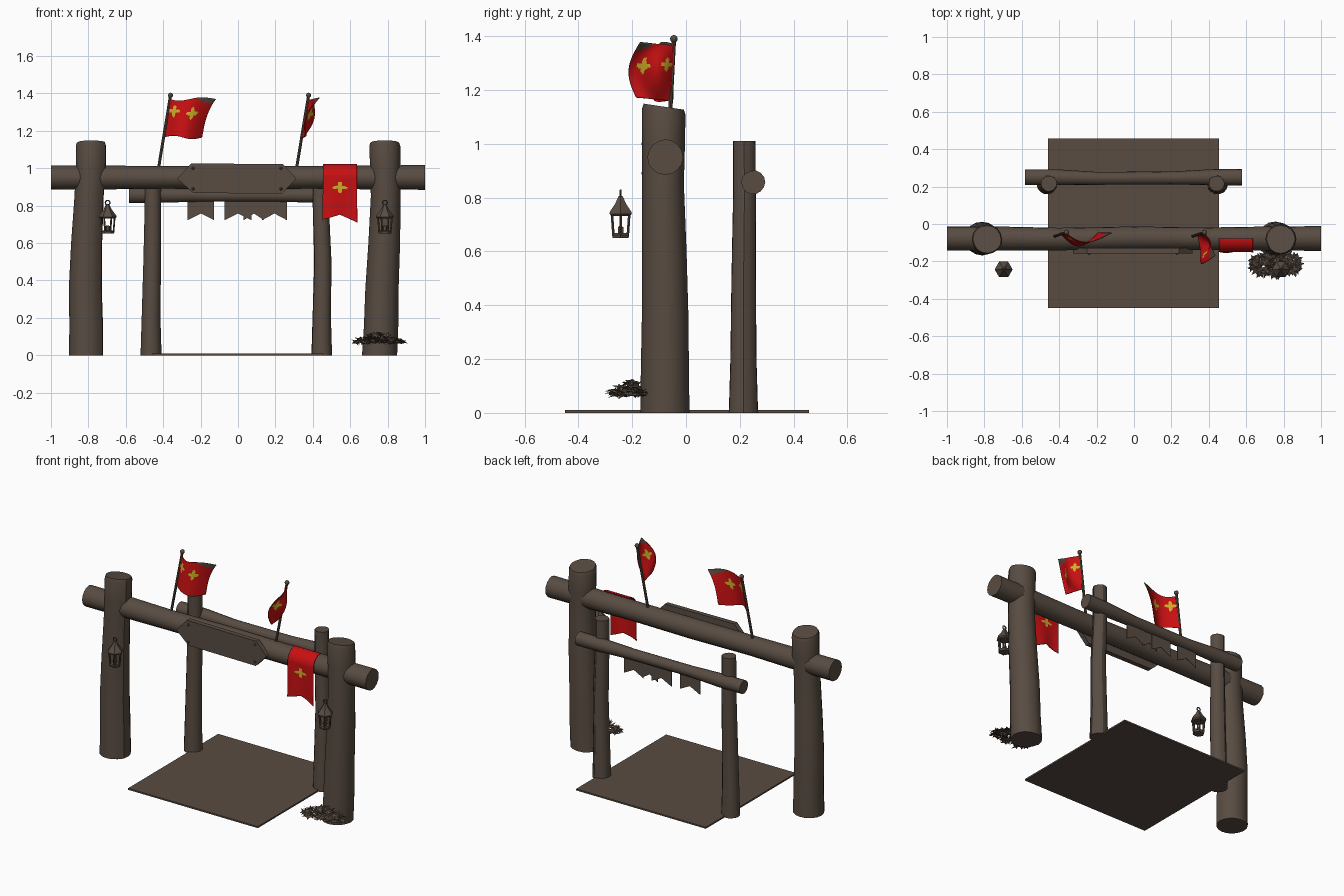
import bpy, bmesh, math, random
from mathutils import Vector, Matrix

if "Cube" in bpy.data.objects:
    bpy.data.objects.remove(bpy.data.objects["Cube"])
random.seed(4)

def mat(name, c):
    m = bpy.data.materials.new(name)
    m.diffuse_color = (*c, 1)
    m.use_nodes = True
    m.node_tree.nodes["Principled BSDF"].inputs["Base Color"].default_value = m.diffuse_color
    return m

WOOD = mat("brown wood", (0.098, 0.072, 0.054))
RED = mat("red cloth", (0.58, 0.005, 0.006))
YELLOW = mat("yellow emblem", (0.62, 0.43, 0.02))

def finish(name, bm, mats=(WOOD,), smooth=True, normals=True):
    if normals:
        bmesh.ops.recalc_face_normals(bm, faces=bm.faces)
    me = bpy.data.meshes.new(name)
    bm.to_mesh(me)
    bm.free()
    ob = bpy.data.objects.new(name, me)
    bpy.context.collection.objects.link(ob)
    for m in mats:
        me.materials.append(m)
    if smooth:
        bpy.context.view_layer.objects.active = ob
        ob.select_set(True)
        bpy.ops.object.shade_smooth_by_angle(angle=math.radians(32))
        ob.select_set(False)
    return ob

def tube(bm, rings, sides=16, axis='z', rough=0.0, tilt=0.0):
    """Loft of rings (a, b, position along axis, radius), capped at both ends."""
    wob = [1 + random.uniform(-rough, rough) for _ in range(sides)]
    loops = []
    for k, (a, b, t, r) in enumerate(rings):
        loop = []
        for i in range(sides):
            an = 2 * math.pi * i / sides
            rr = r * wob[i]
            da, db = rr * math.cos(an), rr * math.sin(an)
            h = t + (tilt * db if k >= len(rings) - 2 else 0)
            p = (a + da, b + db, h) if axis == 'z' else (h, a + da, b + db)
            loop.append(bm.verts.new(p))
        loops.append(loop)
    for l0, l1 in zip(loops, loops[1:]):
        for i in range(sides):
            j = (i + 1) % sides
            bm.faces.new((l0[i], l0[j], l1[j], l1[i]))
    bm.faces.new(loops[0][::-1])
    bm.faces.new(loops[-1])

def log(name, rings, **kw):
    bm = bmesh.new()
    tube(bm, rings, **kw)
    return finish(name, bm)

def prism(name, pts, y0, y1):
    """Outline in x, z pushed from y0 to y1."""
    bm = bmesh.new()
    f = bm.faces.new([bm.verts.new((x, y0, z)) for x, z in pts])
    g = bmesh.ops.extrude_face_region(bm, geom=[f])
    bmesh.ops.translate(bm, verts=[v for v in g['geom'] if isinstance(v, bmesh.types.BMVert)],
                        vec=(0, y1 - y0, 0))
    return finish(name, bm, smooth=False)

# ---- thick front posts, slightly crooked
log("front_post_left", [(-.811, -.078, 0, .092), (-.81, -.078, .15, .09), (-.815, -.077, .36, .088),
    (-.808, -.08, .6, .083), (-.795, -.085, .85, .078), (-.786, -.083, 1.0, .08),
    (-.785, -.082, 1.12, .081), (-.785, -.082, 1.138, .075)], rough=.03, tilt=-.15)
log("front_post_right", [(.757, -.078, 0, .092), (.765, -.078, .15, .09), (.77, -.077, .36, .087),
    (.782, -.08, .6, .083), (.79, -.085, .85, .078), (.788, -.083, 1.0, .08),
    (.785, -.082, 1.12, .081), (.785, -.082, 1.138, .075)], rough=.03, tilt=-.15)

# ---- thin back posts
for name, x0, x1 in (("back_post_left", -.465, -.455), ("back_post_right", .447, .442)):
    log(name, [(x0, .213, 0, .055), (x0, .213, .2, .049), (x0 + .006, .214, .5, .046),
               (x1, .217, .8, .043), (x1, .216, 1.01, .042)], sides=14, rough=.03)

# ---- cross beams
log("front_beam", [(-.077, .95, -1, .065), (-.077, .95, -.73, .064), (-.08, .95, -.4, .06),
    (-.075, .95, 0, .062), (-.078, .95, .4, .06), (-.077, .95, .73, .064), (-.077, .95, 1, .066)],
    axis='x', rough=.02)
log("back_beam", [(.25, .857, -.583, .042), (.25, .857, -.42, .042), (.244, .855, -.2, .034),
    (.246, .855, .2, .034), (.25, .857, .42, .042), (.25, .857, .578, .044)],
    axis='x', sides=14, rough=.02)

# ---- ground mat
prism("floor_mat", [(-.46, 0), (.455, 0), (.455, .01), (-.46, .01)], -.45, .457)

# ---- pointed sign board with nails
prism("sign_board", [(-.325, .945), (-.24, .868), (.235, .864), (.312, .945), (.24, 1.022),
                     (-.25, 1.026)], -.158, -.128)
bm = bmesh.new()
for x in (-.24, .23):
    for z in (.89, 1.0):
        bmesh.ops.create_uvsphere(bm, u_segments=8, v_segments=6, radius=.008,
                                  matrix=Matrix.Translation((x, -.158, z)))
finish("sign_nails", bm)

# ---- swallowtail pennants under the back beam
for i, (c, w) in enumerate(((-.198, .142), (.0, .142), (.085, .11), (.195, .135))):
    l, r = c - w / 2, c + w / 2
    y = .24 + .004 * (i % 2)
    prism(f"pennant_{i + 1}", [(l, .84), (r, .84), (r, .722), (c, .758), (l, .722)], y, y + .004)

# ---- cloth with painted four-petal emblems
def cloth(name, fn, size, emblems, nu, nv, rim=None):
    bm = bmesh.new()
    g = [[bm.verts.new(fn(i / nu, j / nv)) for j in range(nv + 1)] for i in range(nu + 1)]
    for i in range(nu):
        for j in range(nv):
            f = bm.faces.new((g[i][j], g[i][j + 1], g[i + 1][j + 1], g[i + 1][j]))
            u, v = (i + .5) / nu, (j + .5) / nv
            for eu, ev, er in emblems:
                du, dv = (u - eu) * size[0], (v - ev) * size[1]
                petal = .75 + .3 * math.cos(4 * math.atan2(dv, du))
                if math.hypot(du, dv) < er * petal:
                    f.material_index = 1
            if rim and rim(u, v):
                f.material_index = 2
    ob = finish(name, bm, (RED, YELLOW, WOOD))
    s = ob.modifiers.new("thickness", 'SOLIDIFY')
    s.thickness = .004
    s.offset = 0

def hanging(u, v):
    d = v * .375
    x = .455 + .18 * u + .006 * v * (u - .5)
    arc = .07 * math.pi / 2
    if d < arc:
        a = d / .07
        return (x, -.077 - .07 * math.sin(a), .95 + .07 * math.cos(a))
    t = (d - arc) / (.375 - arc)
    notch = .035 * (1 - abs(2 * u - 1)) + .014 * (1 - u)
    return (x, -.147 - .006 * t * math.sin(7 * u), .95 - t * (.24 - notch))

cloth("hanging_banner", hanging, (.18, .36), [(.5, .475, .037)], 36, 72)

# ---- flag poles with knobs
def pole_x(x0, z):
    return x0 + .165 * (z - 1.0)

for side, x0 in (("left", -.425), ("right", .313)):
    bm = bmesh.new()
    tube(bm, [(x0, -.065, 1.0, .008), (pole_x(x0, 1.385), -.045, 1.385, .008)], sides=8)
    bmesh.ops.create_uvsphere(bm, u_segments=10, v_segments=8, radius=.014,
                              matrix=Matrix.Translation((pole_x(x0, 1.39), -.045, 1.39)))
    finish(f"flag_pole_{side}", bm)

# ---- waving flags
def flag_left(u, v):
    z = 1.37 - .205 * v + .018 * math.sin(2 * math.pi * u) * (v - .5)
    tip = .04 * u ** 3 * (1 - v) ** 3
    return (pole_x(-.425, z) + .205 * u + tip,
            -.048 - .07 * math.sin(math.pi * u) * (.7 + .3 * v), z)

def flag_right(u, v):
    z = 1.365 - .205 * v + .012 * u
    return (pole_x(.313, z) + .035 * math.sin(1.6 * math.pi * u) * math.sin(math.pi * v)
            + .06 * u * (1 - .6 * v),
            -.04 - .015 * v - u * (.13 + .035 * math.sin(math.pi * v)), z)

def rim(u, v):
    return u > .6 and v < .14 * math.sin((u - .6) / .4 * math.pi / 2)

cloth("flag_left", flag_left, (.22, .2), [(.17, .3, .032), (.62, .38, .03)], 48, 44, rim)
cloth("flag_right", flag_right, (.2, .2), [(.17, .35, .025), (.68, .4, .03)], 48, 44, rim)

# ---- hexagonal lanterns hung before the front posts
for side, x in (("left", -.697), ("right", .785)):
    y = -.243
    bm = bmesh.new()
    ring = lambda prof: tube(bm, [(x, y, z, r) for z, r in prof], sides=6)
    ring([(.65, .034), (.662, .037), (.668, .032)])                                # floor
    ring([(.732, .04), (.74, .048), (.748, .046), (.775, .025), (.797, .013), (.806, .008)])  # roof
    ring([(.668, .012), (.69, .012), (.695, .004)])                                # candle
    for k in range(6):
        a = math.pi / 3 * k
        c, s = math.cos(a), math.sin(a)
        tube(bm, [(x + .031 * c, y + .031 * s, .662, .005),
                  (x + .037 * c, y + .037 * s, .736, .005)], sides=5)
    n, m = 10, 5                                                                  # hanging ring
    loops = [[bm.verts.new((x + (.012 + .004 * math.cos(q * 2 * math.pi / m)) * math.cos(p * 2 * math.pi / n),
                            y + .004 * math.sin(q * 2 * math.pi / m),
                            .816 + (.012 + .004 * math.cos(q * 2 * math.pi / m)) * math.sin(p * 2 * math.pi / n)))
              for q in range(m)] for p in range(n)]
    for p in range(n):
        for q in range(m):
            l0, l1, w = loops[p], loops[(p + 1) % n], (q + 1) % m
            bm.faces.new((l0[q], l0[w], l1[w], l1[q]))
    finish(f"lantern_{side}", bm, smooth=False)

# ---- pile of jagged leaves at the foot of the right post
bm = bmesh.new()
for i in range(90):
    a, d = random.uniform(0, 2 * math.pi), math.sqrt(random.random())
    p = Vector((.755 + .135 * d * math.cos(a), -.212 + .065 * d * math.sin(a),
                .065 + .055 * (1 - d) * random.random() + .01 * random.random()))
    rot = Matrix.Rotation(random.uniform(0, 6.28), 3, 'Z') @ Matrix.Rotation(random.uniform(-.7, .7), 3, 'X')
    size = random.uniform(.024, .038)
    mid = bm.verts.new(p + Vector((0, 0, .006)))
    rim_v = []
    for k in range(10):
        r = size * (1 if k % 2 == 0 else .45)
        t = math.pi * k / 5
        rim_v.append(bm.verts.new(p + rot @ Vector((r * math.cos(t), r * math.sin(t), 0))))
    for k in range(10):
        bm.faces.new((mid, rim_v[k], rim_v[(k + 1) % 10]))
finish("leaf_pile", bm, smooth=False, normals=False)
